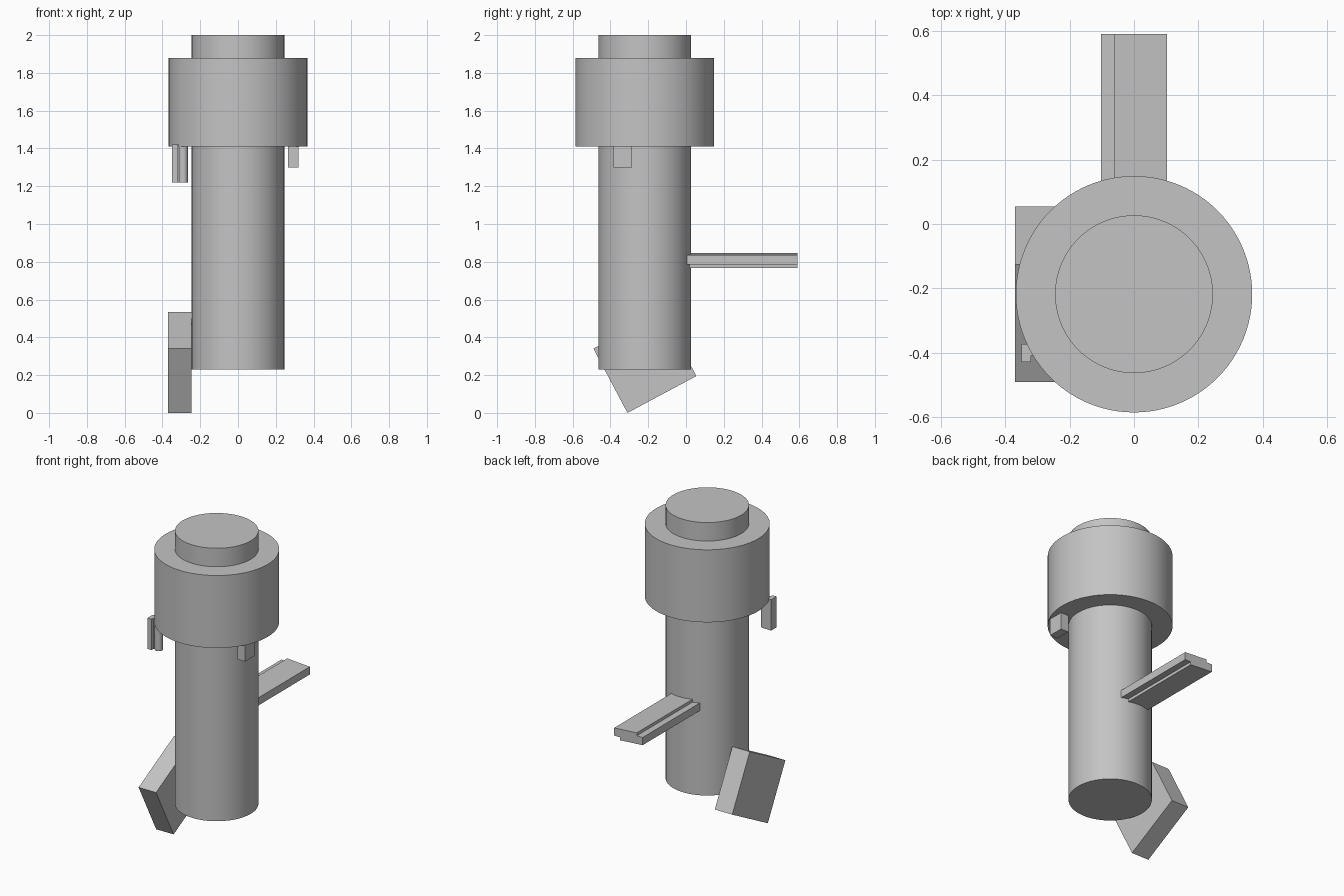
import bpy
import math

cube = bpy.data.objects.get("Cube")
if cube:
    bpy.data.objects.remove(cube, do_unlink=True)

# Single plain grey material
grey = bpy.data.materials.new("plain_grey")
grey.use_nodes = True
colour = (0.55, 0.55, 0.55, 1)
grey.diffuse_color = colour
grey.node_tree.nodes["Principled BSDF"].inputs["Base Color"].default_value = colour


def cylinder(name, x, y, radius, z0, z1, sides=96):
    bpy.ops.mesh.primitive_cylinder_add(
        vertices=sides, radius=radius, depth=z1 - z0, location=(x, y, (z0 + z1) / 2))
    obj = bpy.context.object
    obj.name = name
    obj.data.materials.append(grey)
    bpy.ops.object.shade_smooth_by_angle(angle=math.radians(30))
    return obj


def prism(name, profile, start, end, place):
    """Extrude a 2D profile; place(a, b, t) maps it into space."""
    n = len(profile)
    verts = [place(a, b, t) for t in (start, end) for a, b in profile]
    faces = [tuple(range(n)), tuple(range(2 * n - 1, n - 1, -1))]
    faces += [(i, i + n, (i + 1) % n + n, (i + 1) % n) for i in range(n)]
    mesh = bpy.data.meshes.new(name)
    mesh.from_pydata(verts, [], faces)
    obj = bpy.data.objects.new(name, mesh)
    bpy.context.collection.objects.link(obj)
    mesh.materials.append(grey)
    # Make the normals point outwards
    bpy.context.view_layer.objects.active = obj
    bpy.ops.object.select_all(action="DESELECT")
    obj.select_set(True)
    bpy.ops.object.mode_set(mode="EDIT")
    bpy.ops.mesh.select_all(action="SELECT")
    bpy.ops.mesh.normals_make_consistent(inside=False)
    bpy.ops.object.mode_set(mode="OBJECT")
    return obj


def box(name, x0, x1, y0, y1, z0, z1):
    return prism(name, [(x0, y0), (x1, y0), (x1, y1), (x0, y1)], z0, z1,
                 lambda a, b, t: (a, b, t))


# Main column and its wide collar
AXIS_Y = -0.218
cylinder("column", 0, AXIS_Y, 0.245, 0.23, 2.0)
cylinder("collar", 0, AXIS_Y, 0.367, 1.41, 1.88)

# Tilted block beside the foot of the column
prism("tilted_block", [(-0.31, 0.0), (0.055, 0.195), (-0.125, 0.535), (-0.49, 0.34)],
      -0.37, -0.245, lambda a, b, t: (t, a, b))

# Stepped arm sticking out at the back: two lapped edges, half-turn symmetric
half = [(0.102, -0.021), (0.102, 0.029), (-0.06, 0.04), (-0.06, 0.021)]
section = half + [(-a, -b) for a, b in half]
prism("back_arm", section, -0.05, 0.59, lambda a, b, t: (a, t, 0.807 + b))

# Small tabs hanging under the collar
box("small_tab", 0.265, 0.32, -0.385, -0.285, 1.30, 1.42)
box("latch_plate", -0.35, -0.32, -0.428, -0.373, 1.22, 1.42)
box("latch_web", -0.32, -0.29, -0.408, -0.373, 1.22, 1.42)
cylinder("latch_pin", -0.29, -0.397, 0.024, 1.22, 1.42, 32)
